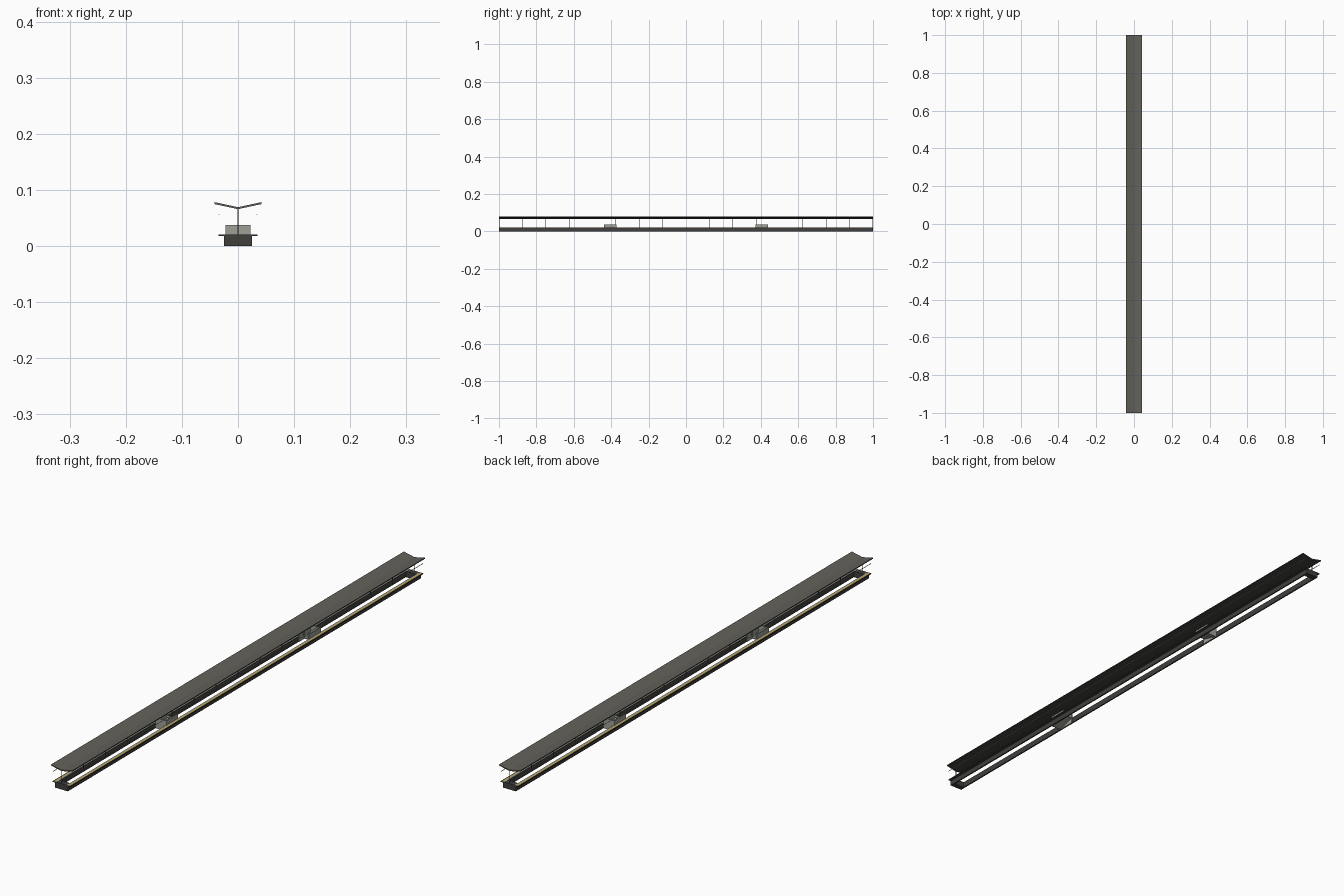
import bpy, bmesh

if "Cube" in bpy.data.objects:
    bpy.data.objects.remove(bpy.data.objects["Cube"])


def mat(name, r, g, b):
    m = bpy.data.materials.new(name)
    m.diffuse_color = (r, g, b, 1)
    m.use_nodes = True
    m.node_tree.nodes["Principled BSDF"].inputs["Base Color"].default_value = m.diffuse_color
    return m


ROOF = mat("roof_grey", 0.125, 0.12, 0.10)
UNDER = mat("dark_underside", 0.05, 0.05, 0.047)
BASE = mat("dark_concrete", 0.052, 0.05, 0.046)
STEEL = mat("steel_grey", 0.13, 0.13, 0.13)
PAVE = mat("light_paving", 0.36, 0.36, 0.33)
YELLOW = mat("safety_yellow", 0.65, 0.42, 0.02)
WALL = mat("stairwell_grey", 0.35, 0.35, 0.31)
WIRE = mat("lamp_white", 0.6, 0.6, 0.57)


def finish(name, bm, *mats):
    bmesh.ops.recalc_face_normals(bm, faces=bm.faces)
    me = bpy.data.meshes.new(name)
    bm.to_mesh(me)
    bm.free()
    for m in mats:
        me.materials.append(m)
    ob = bpy.data.objects.new(name, me)
    bpy.context.collection.objects.link(ob)
    return ob


def boxes(name, m, specs):
    """Several boxes (x0, x1, y0, y1, z0, z1) in one object."""
    bm = bmesh.new()
    for x0, x1, y0, y1, z0, z1 in specs:
        vs = bmesh.ops.create_cube(bm, size=1)["verts"]
        for v in vs:
            v.co = (x1 if v.co.x > 0 else x0, y1 if v.co.y > 0 else y0,
                    z1 if v.co.z > 0 else z0)
    return finish(name, bm, m)


def both(x0, x1, y0, y1, z0, z1):
    return [(x0, x1, y0, y1, z0, z1), (-x1, -x0, y0, y1, z0, z1)]


def prism(name, pts, axis, a, b, *mats):
    """Extrude a closed profile along x (points y,z) or y (points x,z)."""
    bm = bmesh.new()
    vs = [bm.verts.new((a, p, z) if axis == "x" else (p, a, z)) for p, z in pts]
    f = bm.faces.new(vs)
    r = bmesh.ops.extrude_face_region(bm, geom=[f])
    d = (b - a, 0, 0) if axis == "x" else (0, b - a, 0)
    bmesh.ops.translate(bm, verts=[v for v in r["geom"] if isinstance(v, bmesh.types.BMVert)], vec=d)
    return finish(name, bm, *mats)


# hollow platform: side walls and end walls around an open middle
boxes("platform_walls", BASE, both(0.020, 0.025, -1, 1, 0, 0.018)
      + [(-0.020, 0.020, s * 0.99 - 0.01, s * 0.99 + 0.01, 0, 0.018) for s in (-1, 1)])
boxes("platform_slab", UNDER, both(0.020, 0.035, -1, 1, 0.018, 0.0205)
      + [(-0.020, 0.020, s * 0.99 - 0.01, s * 0.99 + 0.01, 0.018, 0.021) for s in (-1, 1)])
# flush surface strips: paving, yellow line, dark edge
boxes("paving_strip", PAVE, both(0.020, 0.028, -1, 1, 0.0205, 0.021))
boxes("safety_line", YELLOW, both(0.028, 0.0315, -1, 1, 0.0205, 0.021))
boxes("edge_strip", UNDER, both(0.0315, 0.035, -1, 1, 0.0205, 0.021))

# butterfly roof, dark on its underside and long edges
roof = prism("canopy_roof", [(-0.042, 0.0785), (0, 0.0695), (0.042, 0.0785),
                             (0.042, 0.075), (0, 0.066), (-0.042, 0.075)],
             "y", -1, 1, ROOF, UNDER, STEEL)
for p in roof.data.polygons:
    if abs(p.normal.y) > 0.9:
        p.material_index = 2
    elif p.normal.z < 0.5:
        p.material_index = 1

# row of central posts
boxes("canopy_posts", STEEL,
      [(-0.001, 0.001, y - 0.001, y + 0.001, 0.021, 0.068)
       for y in [max(-0.999, min(0.999, -1 + i * 0.125)) for i in range(17)]])

# thin lamp lines under the eaves
boxes("lamp_lines", WIRE, both(0.0333, 0.0347, -1, 1, 0.0553, 0.0567))

# two mirrored stairwells, flights descending outward to a closed end wall
for side, s in (("front", -1), ("back", 1)):
    yi, yo = s * 0.372, s * 0.438          # open inner end, closed outer end
    y0, y1 = min(yi, yo), max(yi, yo)
    e0, e1 = sorted((yo, yo - s * 0.0015))
    boxes(f"{side}_stairwell_parapet", WALL,
          both(0.0185, 0.022, y0, y1, 0.018, 0.038)
          + both(0.0185, 0.020, y0, y1, 0.0, 0.018)
          + [(-0.0185, 0.0185, e0, e1, 0.0, 0.038)])
    # stepped flight with a sloping soffit
    n = 6
    dy, dz = (yo - s * 0.0015 - yi) / n, 0.0185 / n
    pts = [(yi, 0.018), (yi, 0.021)]
    for k in range(n):
        y = yi + (k + 1) * dy
        pts.append((y, 0.021 - k * dz))
        if k < n - 1:
            pts.append((y, 0.021 - (k + 1) * dz))
    pts.append((yi + n * dy, 0.001))
    prism(f"{side}_stair_flight", pts, "x", -0.0185, 0.0185, WALL)
